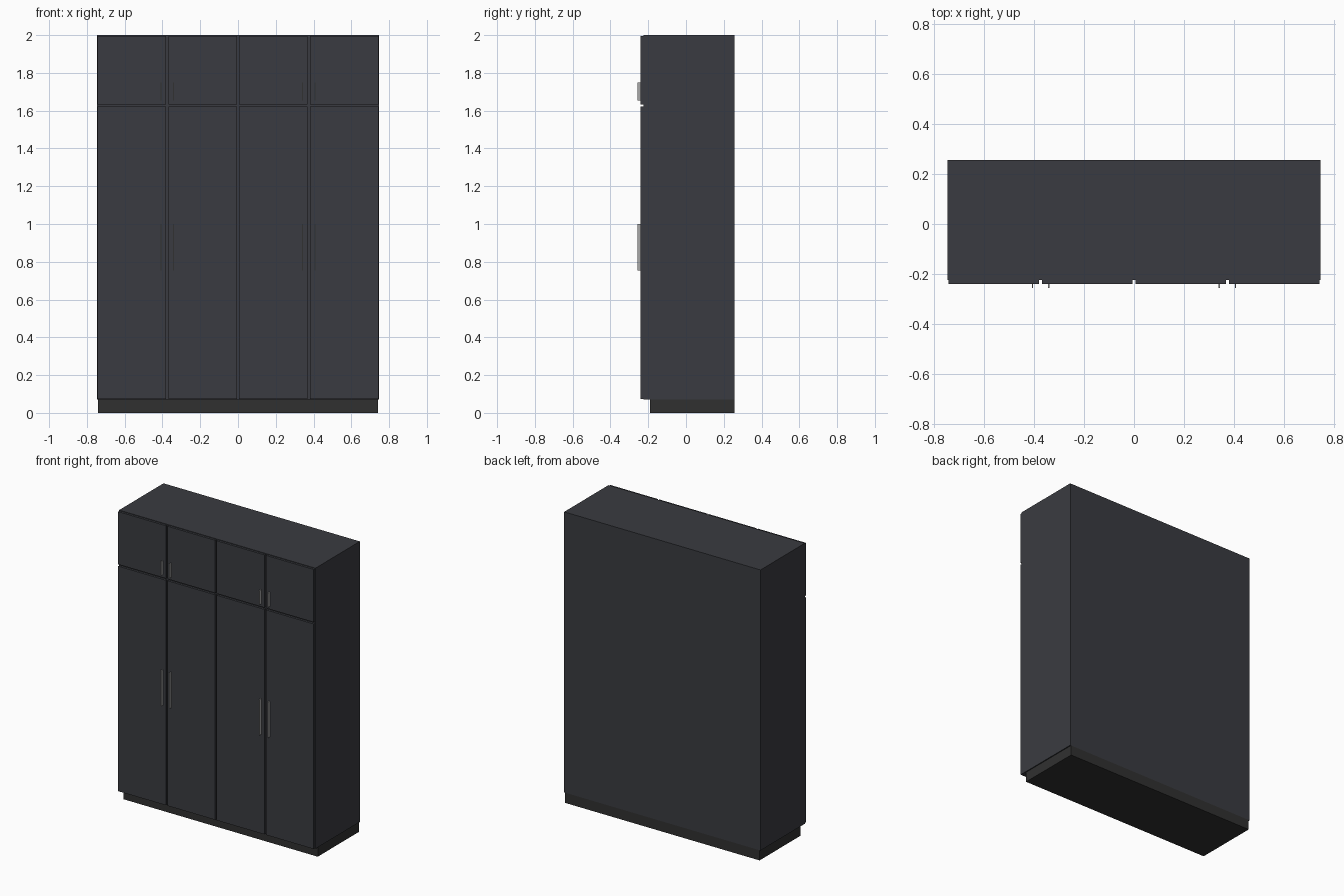
import bpy

if "Cube" in bpy.data.objects:
    bpy.data.objects.remove(bpy.data.objects["Cube"])


def material(name, color):
    m = bpy.data.materials.new(name)
    m.diffuse_color = (*color, 1)
    m.use_nodes = True
    m.node_tree.nodes["Principled BSDF"].inputs["Base Color"].default_value = m.diffuse_color
    return m


CABINET = material("charcoal_panel", (0.042, 0.044, 0.052))
PLINTH = material("plinth_dark", (0.03, 0.03, 0.03))
METAL = material("handle_metal", (0.4, 0.4, 0.4))


def box(name, x, y, z, mat):
    """Box from (min, max) ranges on each axis."""
    bpy.ops.mesh.primitive_cube_add(size=1)
    ob = bpy.context.object
    ob.name = name
    ob.location = [(a + b) / 2 for a, b in (x, y, z)]
    ob.scale = [b - a for a, b in (x, y, z)]
    bpy.ops.object.transform_apply(location=False, rotation=False, scale=True)
    ob.data.materials.append(mat)
    return ob


BACK, CARCASS_FRONT, DOOR_FRONT, HANDLE_FRONT = 0.257, -0.225, -0.24, -0.257

# Carcass and recessed plinth
box("carcass", (-0.747, 0.747), (CARCASS_FRONT, BACK), (0.07, 2.0), CABINET)
box("plinth", (-0.74, 0.74), (-0.19, BACK), (0.0, 0.07), PLINTH)

# Two rows of four doors, each with a handle beside its pair's meeting edge
rows = {"lower": ((0.073, 1.621), (0.755, 1.0)),
        "upper": ((1.633, 1.996), (1.653, 1.75))}
door_spans = [(-0.744, -0.381), (-0.369, -0.006), (0.006, 0.369), (0.381, 0.744)]
handle_xs = [-0.407, -0.342, 0.342, 0.407]

for row, (door_z, handle_z) in rows.items():
    for i, (span, hx) in enumerate(zip(door_spans, handle_xs), 1):
        box(f"{row}_door_{i}", span, (DOOR_FRONT, CARCASS_FRONT), door_z, CABINET)
        box(f"{row}_handle_{i}", (hx - 0.003, hx + 0.003),
            (HANDLE_FRONT, DOOR_FRONT), handle_z, METAL)
